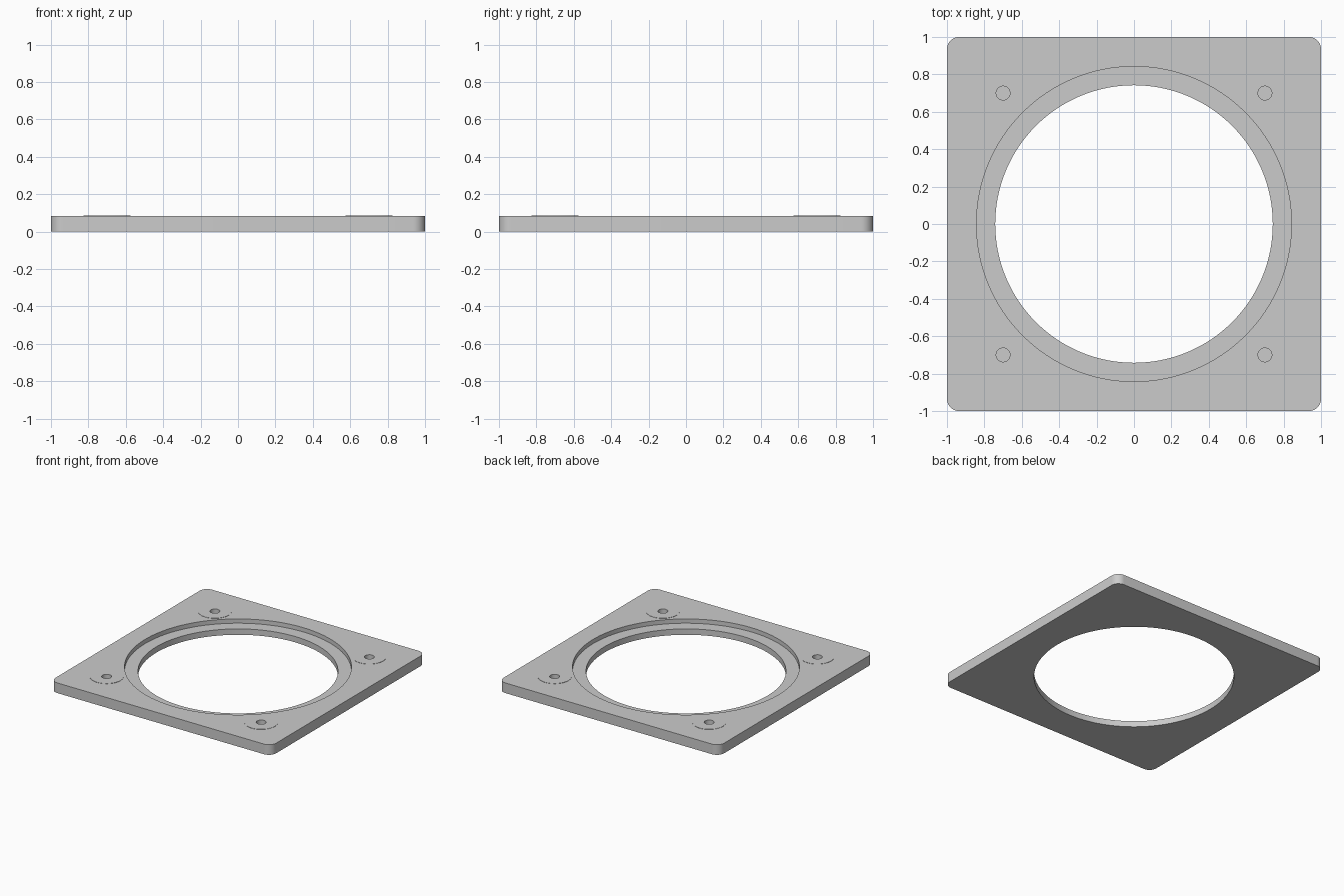
import bpy
import bmesh

cube = bpy.data.objects.get("Cube")
if cube:
    bpy.data.objects.remove(cube, do_unlink=True)

THICK = 0.083      # plate thickness
PAD = 0.0022       # height of the pads above the plate
HOLE_AT = 0.70     # screw hole offset from the centre

grey = bpy.data.materials.new("plain grey")
grey.use_nodes = True
grey.diffuse_color = (0.6, 0.6, 0.6, 1)
grey.node_tree.nodes["Principled BSDF"].inputs["Base Color"].default_value = (0.6, 0.6, 0.6, 1)


def cylinder(name, radius, bottom, top, x=0, y=0, sides=64):
    bpy.ops.mesh.primitive_cylinder_add(
        vertices=sides, radius=radius, depth=top - bottom,
        location=(x, y, (bottom + top) / 2))
    obj = bpy.context.object
    obj.name = name
    obj.data.materials.append(grey)
    return obj


def combine(target, tool, operation):
    tool.hide_render = True
    mod = target.modifiers.new(tool.name, "BOOLEAN")
    mod.operation = operation
    mod.solver = "EXACT"
    mod.object = tool
    bpy.context.view_layer.objects.active = target
    bpy.ops.object.modifier_apply(modifier=mod.name)
    bpy.data.objects.remove(tool, do_unlink=True)


# Square plate with rounded upright edges
mesh = bpy.data.meshes.new("mounting_plate")
bm = bmesh.new()
bmesh.ops.create_cube(bm, size=2)
for v in bm.verts:
    v.co.z = THICK if v.co.z > 0 else 0
upright = [e for e in bm.edges if abs(e.verts[0].co.z - e.verts[1].co.z) > THICK / 2]
bmesh.ops.bevel(bm, geom=upright, offset=0.065, segments=10, profile=0.5, affect="EDGES")
bm.to_mesh(mesh)
bm.free()
mesh.materials.append(grey)
plate = bpy.data.objects.new("mounting_plate", mesh)
bpy.context.collection.objects.link(plate)

# Central opening and the stepped seat around it
combine(plate, cylinder("opening", 0.742, -0.1, 0.3, sides=128), "DIFFERENCE")
combine(plate, cylinder("seat", 0.842, THICK - 0.035, 0.3, sides=128), "DIFFERENCE")

# Low pads with blind screw holes near the corners
for x in (-HOLE_AT, HOLE_AT):
    for y in (-HOLE_AT, HOLE_AT):
        combine(plate, cylinder("pad", 0.125, THICK / 2, THICK + PAD, x, y), "UNION")
        combine(plate, cylinder("screw_hole", 0.037, 0.02, 0.3, x, y, 32), "DIFFERENCE")

# Smooth round walls, sharp rims
bpy.ops.object.select_all(action="DESELECT")
plate.select_set(True)
bpy.context.view_layer.objects.active = plate
bpy.ops.object.shade_smooth_by_angle()
